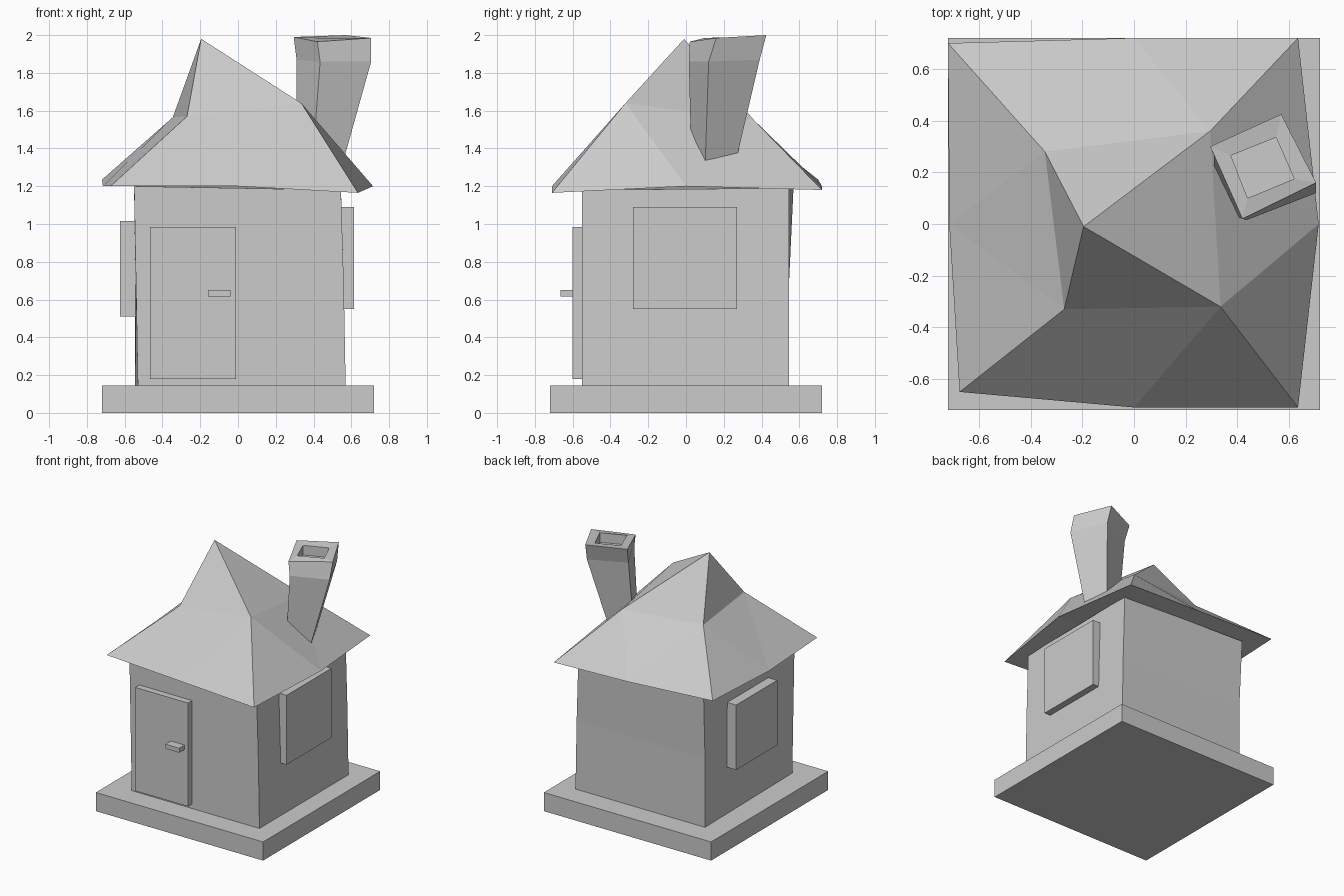
import bpy
import bmesh

if "Cube" in bpy.data.objects:
    bpy.data.objects.remove(bpy.data.objects["Cube"], do_unlink=True)

grey = bpy.data.materials.new("plain grey")
grey.use_nodes = True
colour = (0.6, 0.6, 0.6, 1)
grey.diffuse_color = colour
grey.node_tree.nodes["Principled BSDF"].inputs["Base Color"].default_value = colour


def finish(name, bm):
    bmesh.ops.recalc_face_normals(bm, faces=bm.faces)
    mesh = bpy.data.meshes.new(name)
    bm.to_mesh(mesh)
    bm.free()
    mesh.materials.append(grey)
    obj = bpy.data.objects.new(name, mesh)
    bpy.context.collection.objects.link(obj)
    return obj


def box(name, low, high):
    bm = bmesh.new()
    bmesh.ops.create_cube(bm, size=1)
    for v in bm.verts:
        v.co = [(a + b) / 2 + c * (b - a) for a, b, c in zip(low, high, v.co)]
    return finish(name, bm)


def loft(name, rings):
    """Skin a stack of four-sided rings and cap both ends."""
    bm = bmesh.new()
    loops = [[bm.verts.new(p) for p in ring] for ring in rings]
    for a, b in zip(loops, loops[1:]):
        for i in range(4):
            j = (i + 1) % 4
            bm.faces.new((a[i], a[j], b[j], b[i]))
    bm.faces.new(loops[0])
    bm.faces.new(loops[-1])
    return finish(name, bm)


# Slab, door and windows
box("base_slab", (-0.72, -0.72, 0), (0.72, 0.72, 0.145))
box("door", (-0.465, -0.60, 0.18), (-0.01, -0.53, 0.985))
box("door_handle", (-0.16, -0.665, 0.615), (-0.04, -0.59, 0.65))
box("right_window", (-0.625, -0.23, 0.51), (-0.53, 0.275, 1.015))
box("left_window", (0.53, -0.28, 0.55), (0.615, 0.27, 1.09))

# Slightly crooked walls, each ring starting at the front right corner
loft("walls", [
    [(-0.53, -0.55, 0.14), (0.57, -0.55, 0.14), (0.57, 0.545, 0.14), (-0.545, 0.545, 0.14)],
    [(-0.54, -0.55, 0.68), (0.56, -0.55, 0.68), (0.56, 0.545, 0.68), (-0.545, 0.545, 0.68)],
    [(-0.55, -0.55, 1.2), (0.545, -0.55, 1.18), (0.545, 0.545, 1.19), (-0.55, 0.57, 1.21)],
])

# Bent pyramid roof: eave corners, eave midpoints, hip midpoints and peak
bm = bmesh.new()
corners = [bm.verts.new(p) for p in (
    (-0.675, -0.65, 1.2), (0.635, -0.71, 1.165), (0.635, 0.72, 1.18), (-0.72, 0.70, 1.235))]
eaves = [bm.verts.new(p) for p in (
    (0, -0.71, 1.2), (0.715, 0, 1.2), (0, 0.72, 1.2), (-0.715, 0, 1.2))]
hips = [bm.verts.new(p) for p in (
    (-0.27, -0.33, 1.57), (0.335, -0.32, 1.64), (0.295, 0.36, 1.55), (-0.345, 0.28, 1.565))]
peak = bm.verts.new((-0.195, -0.01, 1.98))
centre = bm.verts.new((0, 0, 1.2))
for i in range(4):
    j = (i + 1) % 4
    for face in ((corners[i], eaves[i], hips[i]), (eaves[i], corners[j], hips[j]),
                 (eaves[i], hips[j], hips[i]), (hips[i], hips[j], peak),
                 (corners[i], eaves[i], centre), (eaves[i], corners[j], centre)):
        bm.faces.new(face)
finish("roof", bm)

# Leaning chimney, flared at the top, with a sunken flue
flue = [(0.44, 0.10), (0.62, 0.175), (0.55, 0.335), (0.375, 0.265)]
loft("chimney", [
    [(0.39, 0.03, 1.27), (0.54, 0.10, 1.27), (0.47, 0.25, 1.27), (0.31, 0.19, 1.27)],
    [(0.435, 0.015, 1.86), (0.705, 0.12, 1.86), (0.58, 0.39, 1.87), (0.31, 0.265, 1.87)],
    [(0.42, 0.02, 1.965), (0.705, 0.16, 1.985), (0.57, 0.425, 2.0), (0.295, 0.30, 1.99)],
    [(x, y, 1.985) for x, y in flue],
    [(x, y, 1.91) for x, y in flue],
])
